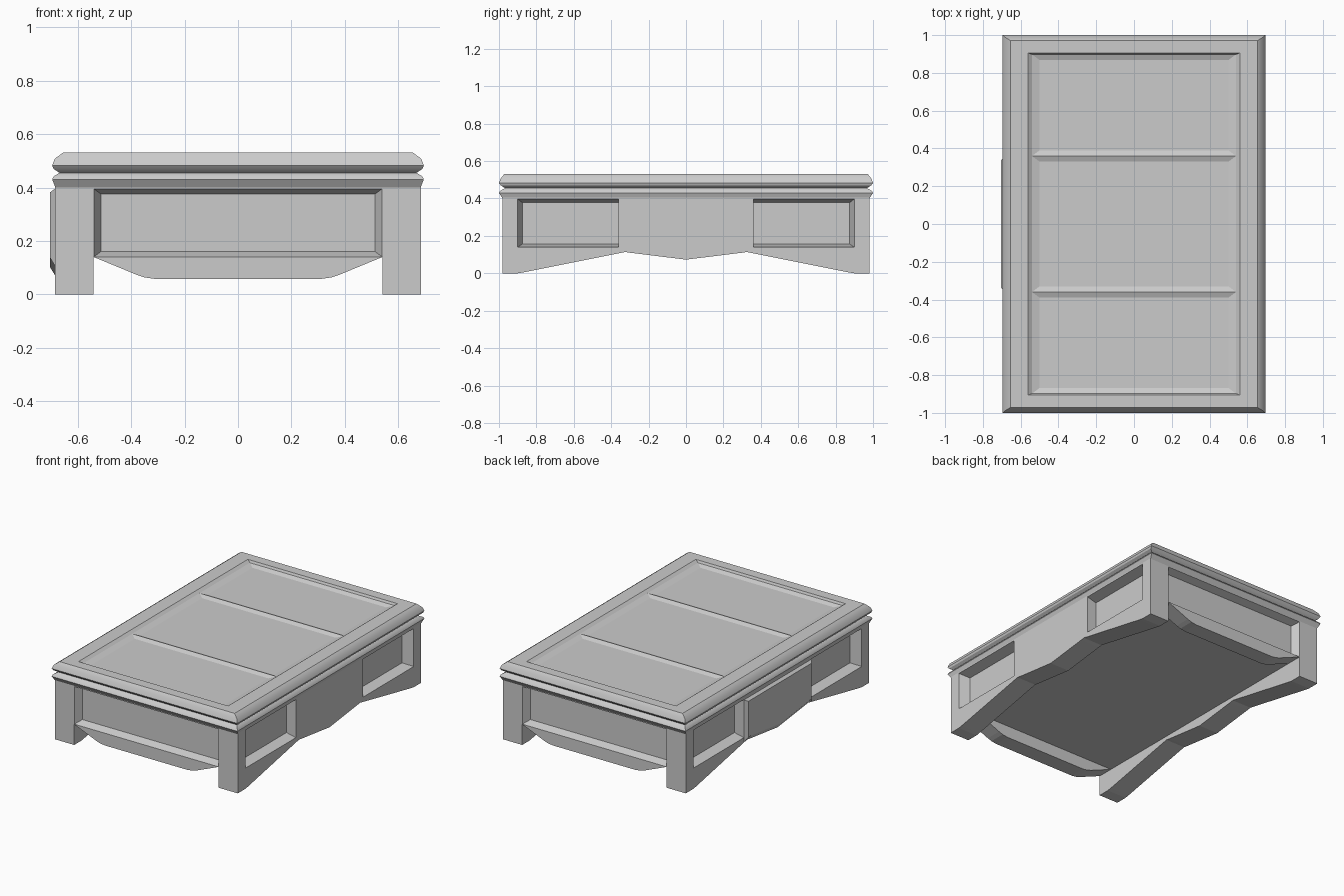
import bpy, bmesh

if "Cube" in bpy.data.objects:
    bpy.data.objects.remove(bpy.data.objects["Cube"])


def loft(name, rings, cap_start=True, cap_end=True):
    """Skin a list of equally long closed point rings."""
    bm = bmesh.new()
    vs = [[bm.verts.new(p) for p in r] for r in rings]
    n = len(rings[0])
    for a, b in zip(vs, vs[1:]):
        for i in range(n):
            j = (i + 1) % n
            bm.faces.new((a[i], a[j], b[j], b[i]))
    if cap_start:
        bm.faces.new(vs[0][::-1])
    if cap_end:
        bm.faces.new(vs[-1])
    if cap_start and cap_end:
        bmesh.ops.recalc_face_normals(bm, faces=bm.faces)
    me = bpy.data.meshes.new(name)
    bm.to_mesh(me)
    bm.free()
    ob = bpy.data.objects.new(name, me)
    bpy.context.collection.objects.link(ob)
    return ob


def rect(hx, hy, z, cy=0):
    return [(-hx, cy - hy, z), (hx, cy - hy, z), (hx, cy + hy, z), (-hx, cy + hy, z)]


def cut(target, rings):
    c = loft("recess_cutter", rings)
    c.hide_render = True
    c.hide_set(True)
    m = target.modifiers.new("recess", "BOOLEAN")
    m.operation, m.solver, m.object = "DIFFERENCE", "EXACT", c


# moulded table top with a sunken rim
top = loft("table_top", [
    rect(.683, .980, .400), rect(.695, 1.0, .430), rect(.690, .993, .441),
    rect(.668, .968, .455), rect(.690, .990, .470), rect(.695, 1.0, .483),
    rect(.685, .990, .508), rect(.655, .972, .530),
    rect(.560, .905, .530), rect(.540, .898, .515)], cap_end=False)
bpy.context.view_layer.objects.active = top
top.select_set(True)
bpy.ops.object.shade_smooth_by_angle(angle=0.6)

# three shallow panes with sloped edges meeting in ridges
for label, y0, y1 in (("front", -.898, -.36), ("middle", -.36, .36), ("back", .36, .898)):
    c, h = (y0 + y1) / 2, (y1 - y0) / 2
    loft(label + "_pane", [rect(.54, h, .515, c), rect(.50, h - .03, .503, c)], cap_start=False)

# side boards forming the legs and wavy skirt
half = [(.98, .42), (.98, 0), (.90, 0), (.87, .005), (.35, .109), (.325, .114), (.30, .110)]
side = half + [(0, .073)] + [(-y, z) for y, z in reversed(half)]
for label, s in (("left", -1), ("right", 1)):
    board = loft(label + "_side_board", [[(s * x, y, z) for y, z in side] for x in (.54, .685)])
    for t in (-1, 1):
        outer = [(.36, .14), (.90, .14), (.90, .397), (.36, .397)]
        inner = [(.36, .156), (.875, .156), (.875, .378), (.36, .378)]
        # outer ring is extended slightly past the surface
        cut(board, [[(s * .70, t * y, z) for y, z in outer],
                    [(s * .685, t * y, z) for y, z in outer],
                    [(s * .615, t * y, z) for y, z in inner]])

# end boards with the drooping apron
half = [(.54, .42), (.54, .14), (.38, .074), (.35, .064), (.31, .058)]
end = half + [(-x, z) for x, z in reversed(half)]
for label, s in (("front", -1), ("back", 1)):
    board = loft(label + "_apron", [[(x, s * y, z) for x, z in end] for y in (.87, .98)])
    outer = [(-.539, .141), (.539, .141), (.539, .395), (-.539, .395)]
    inner = [(-.513, .160), (.513, .160), (.513, .376), (-.513, .376)]
    cut(board, [[(x, s * 1.0, z) for x, z in outer],
                [(x, s * .98, z) for x, z in outer],
                [(x, s * .93, z) for x, z in inner]])

# case floor seen from below
loft("case_floor", [rect(.55, .88, .14), rect(.55, .88, .20)])

# raised drawer front on the left side
base = [(.36, .395), (.36, .108), (.325, .114), (0, .073), (-.325, .114), (-.36, .108), (-.36, .395)]
face = [(.338, .382), (.338, .138), (.31, .14), (0, .102), (-.31, .14), (-.338, .138), (-.338, .382)]
loft("raised_drawer_front", [[(-.68, y, z) for y, z in base],
                             [(-.685, y, z) for y, z in base],
                             [(-.703, y, z) for y, z in face]])
